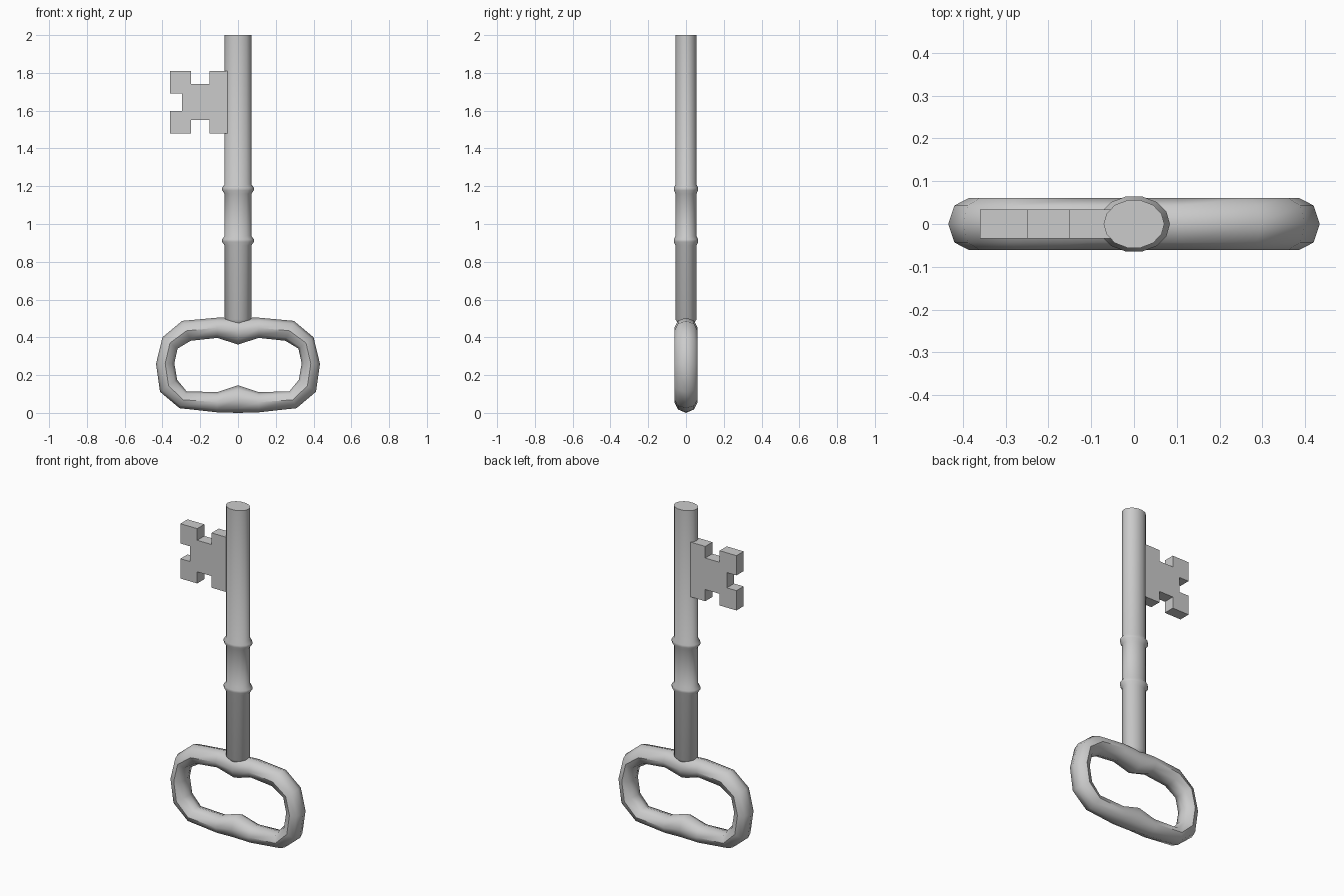
import bpy
from math import cos, sin, pi, radians

if "Cube" in bpy.data.objects:
    bpy.data.objects.remove(bpy.data.objects["Cube"])


def make_object(name, verts, faces, smooth=True):
    mesh = bpy.data.meshes.new(name)
    mesh.from_pydata(verts, [], faces)
    obj = bpy.data.objects.new(name, mesh)
    bpy.context.collection.objects.link(obj)
    bpy.ops.object.select_all(action='DESELECT')
    obj.select_set(True)
    bpy.context.view_layer.objects.active = obj
    bpy.ops.object.mode_set(mode='EDIT')
    bpy.ops.mesh.select_all(action='SELECT')
    bpy.ops.mesh.normals_make_consistent(inside=False)
    bpy.ops.object.mode_set(mode='OBJECT')
    if smooth:
        bpy.ops.object.shade_smooth_by_angle(angle=radians(50))
    return obj


def bridge(loops, sides, closed):
    """Quads between consecutive rings of vertices."""
    count = loops if closed else loops - 1
    return [(i * sides + j, i * sides + (j + 1) % sides,
             (i + 1) % loops * sides + (j + 1) % sides, (i + 1) % loops * sides + j)
            for i in range(count) for j in range(sides)]


# Shaft: oval rod with two raised collars, as (z, x radius, y radius)
profile = [(0.475, 0.05, 0.045), (0.495, 0.071, 0.057)]
for z in (0.912, 1.185):
    profile += [(z - 0.025, 0.071, 0.057), (z - 0.007, 0.084, 0.066),
                (z + 0.007, 0.084, 0.066), (z + 0.025, 0.071, 0.057)]
profile.append((2.0, 0.071, 0.057))
N = 14
verts = [(rx * cos(2 * pi * j / N), ry * sin(2 * pi * j / N), z)
         for z, rx, ry in profile for j in range(N)]
faces = bridge(len(profile), N, False)
faces += [tuple(range(N)), tuple(range(len(verts) - N, len(verts)))]
make_object("shaft", verts, faces)

# Bow handle: outer and inner outline points of the right half, mirrored to a loop
half = [((0.0, 0.503), (0.0, 0.362)),
        ((0.11, 0.504), (0.11, 0.397)),
        ((0.296, 0.487), (0.25, 0.382)),
        ((0.40, 0.40), (0.32, 0.34)),
        ((0.434, 0.26), (0.337, 0.262)),
        ((0.413, 0.112), (0.322, 0.175)),
        ((0.31, 0.025), (0.272, 0.114)),
        ((0.11, 0.003), (0.11, 0.110)),
        ((0.0, 0.0), (0.0, 0.146))]
loop = half + [((-o[0], o[1]), (-i[0], i[1])) for o, i in half[-2:0:-1]]
S = 8
verts = []
for (ox, oz), (ix, iz) in loop:
    for j in range(S):
        c, s = cos(2 * pi * j / S), sin(2 * pi * j / S)
        verts.append(((ox + ix) / 2 + c * (ox - ix) / 2, 0.061 * s,
                      (oz + iz) / 2 + c * (oz - iz) / 2))
make_object("bow_handle", verts, bridge(len(loop), S, True))

# Bit: notched flat plate, upper outline mirrored about its middle height
mid, depth = 1.645, 0.034
upper = [(-0.05, 0.165), (-0.152, 0.165), (-0.152, 0.095), (-0.248, 0.095),
         (-0.248, 0.165), (-0.36, 0.165), (-0.36, 0.046), (-0.296, 0.046)]
outline = upper + [(x, -z) for x, z in reversed(upper)]
n = len(outline)
verts = [(x, y, mid + z) for y in (-depth, depth) for x, z in outline]
faces = bridge(2, n, False) + [tuple(range(n)), tuple(range(n, 2 * n))]
make_object("bit", verts, faces, smooth=False)
